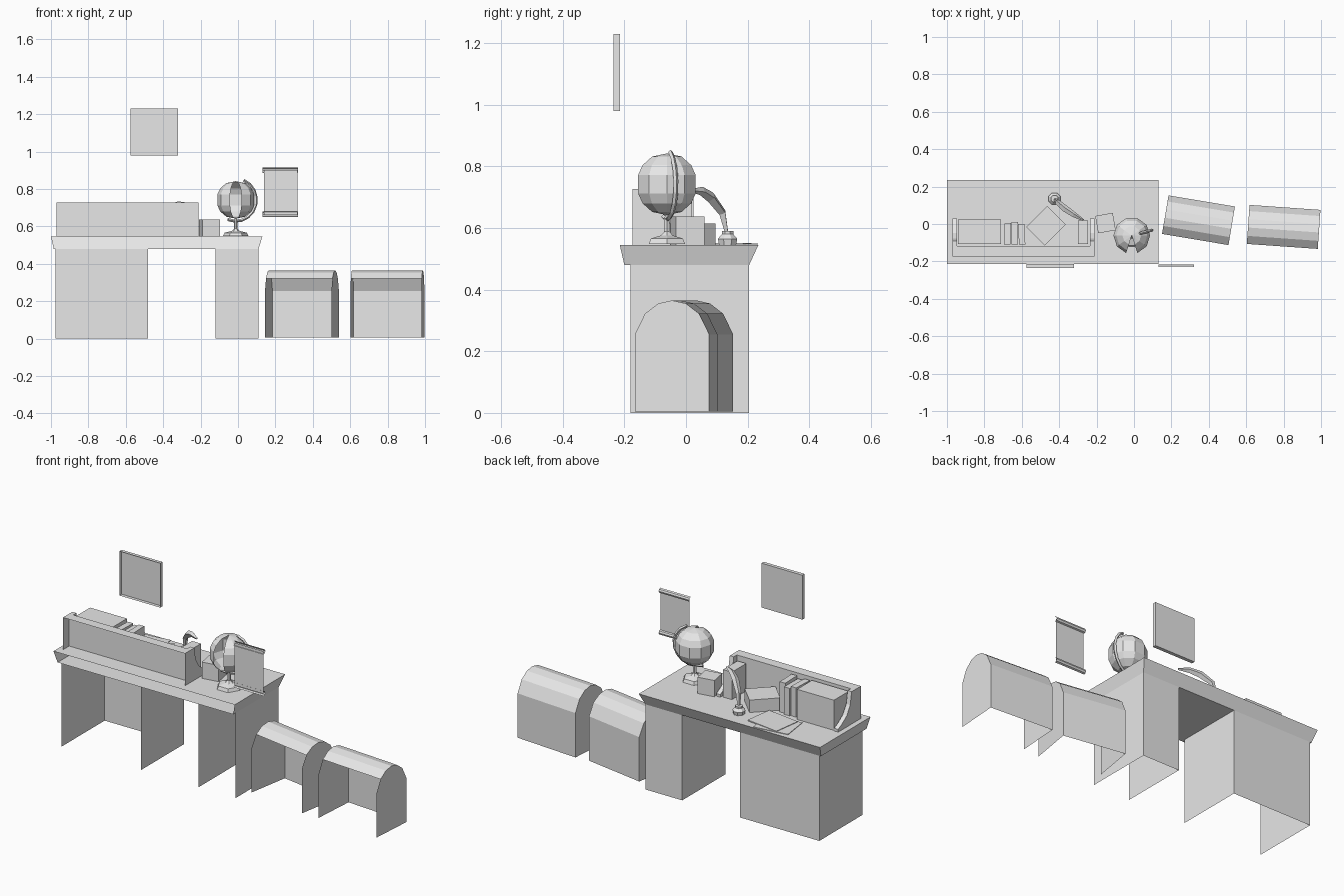
import bpy
import bmesh
from math import sin, cos, pi, radians
from mathutils import Matrix, Vector

cube = bpy.data.objects.get("Cube")
if cube:
    bpy.data.objects.remove(cube, do_unlink=True)

grey = bpy.data.materials.new("plain_grey")
grey.use_nodes = True
grey.diffuse_color = (0.8, 0.8, 0.8, 1)
grey.node_tree.nodes["Principled BSDF"].inputs["Base Color"].default_value = (0.8, 0.8, 0.8, 1)


def finish(name, bm, loc=(0, 0, 0), turn=0):
    mesh = bpy.data.meshes.new(name)
    bm.to_mesh(mesh)
    bm.free()
    mesh.materials.append(grey)
    ob = bpy.data.objects.new(name, mesh)
    ob.location = loc
    ob.rotation_euler.z = radians(turn)
    bpy.context.collection.objects.link(ob)
    return ob


def box(name, xs, ys, zs, opened=(), turn=0, flare=None):
    """Box between limits; opened lists removed sides, flare gives wider top limits."""
    mid = Vector((sum(xs) / 2, sum(ys) / 2, 0))
    size = (xs[1] - xs[0], ys[1] - ys[0], zs[1] - zs[0])
    bm = bmesh.new()
    bmesh.ops.create_cube(bm, size=1)
    sides = {"-y": (0, -1, 0), "-z": (0, 0, -1), "+z": (0, 0, 1)}
    bm.normal_update()
    gone = [f for f in bm.faces for s in opened if f.normal.dot(Vector(sides[s])) > 0.9]
    bmesh.ops.delete(bm, geom=gone, context="FACES")
    for v in bm.verts:
        top = v.co.z > 0
        if flare and top:
            v.co.x = flare[0][v.co.x > 0] - mid.x
            v.co.y = flare[1][v.co.y > 0] - mid.y
        else:
            v.co.x *= size[0]
            v.co.y *= size[1]
        v.co.z = zs[1] if top else zs[0]
    return finish(name, bm, mid, turn)


def prism(name, profile, x0, x1):
    """Solid y-z profile extruded along x."""
    bm = bmesh.new()
    face = bm.faces.new([bm.verts.new((x0, y, z)) for y, z in profile])
    out = bmesh.ops.extrude_face_region(bm, geom=[face])["geom"]
    bmesh.ops.translate(bm, vec=(x1 - x0, 0, 0),
                        verts=[g for g in out if isinstance(g, bmesh.types.BMVert)])
    bmesh.ops.recalc_face_normals(bm, faces=bm.faces)
    return finish(name, bm)


def lathe(name, profile, loc, steps, skip=()):
    """Faceted turned shape; skip leaves out sectors, sector 0 faces the front."""
    bm = bmesh.new()
    for i in range(steps):
        if i in skip:
            continue
        a, b = [-pi / 2 + (i + k) * 2 * pi / steps for k in (-0.5, 0.5)]
        for (r0, z0), (r1, z1) in zip(profile, profile[1:]):
            quad = [(r0 * cos(a), r0 * sin(a), z0), (r0 * cos(b), r0 * sin(b), z0),
                    (r1 * cos(b), r1 * sin(b), z1), (r1 * cos(a), r1 * sin(a), z1)]
            if r0 == 0:
                quad.pop(0)
            elif r1 == 0:
                quad.pop()
            bm.faces.new([bm.verts.new(p) for p in quad])
    bmesh.ops.remove_doubles(bm, verts=bm.verts, dist=0.0001)
    return finish(name, bm, loc)


def rod(name, points, radii, depth):
    """Four-sided swept bar along a path."""
    cu = bpy.data.curves.new(name, "CURVE")
    cu.dimensions = "3D"
    cu.bevel_depth = depth
    cu.bevel_resolution = 0
    cu.use_fill_caps = True
    sp = cu.splines.new("POLY")
    sp.points.add(len(points) - 1)
    sp.use_smooth = False
    for p, co, r in zip(sp.points, points, radii):
        p.co = (*co, 1)
        p.radius = r
    cu.materials.append(grey)
    ob = bpy.data.objects.new(name, cu)
    bpy.context.collection.objects.link(ob)
    return ob


# Desk: flared top and two pedestals, open on the wall side
box("desk_top", (-0.985, 0.11), (-0.2, 0.205), (0.48, 0.545), ("-y",),
    flare=((-1.0, 0.13), (-0.215, 0.235)))
for name, xs in (("wide_pedestal", (-0.975, -0.48)), ("narrow_pedestal", (-0.12, 0.11))):
    box(name, xs, (-0.18, 0.205), (0, 0.48), ("-y", "-z", "+z"))

# Book rack with concave end brackets
box("rack_panel", (-0.97, -0.21), (-0.173, -0.118), (0.545, 0.727), ("-y", "-z"))
bracket = [(-0.118, 0.545), (0.03, 0.545), (0.03, 0.56)]
bracket += [(0.03 - 0.12 * sin(t), 0.727 - 0.155 * cos(t)) for t in (0.3, 0.7, 1.1, pi / 2)]
bracket += [(-0.118, 0.727)]
for name, x in (("bracket_right", -0.97), ("bracket_left", -0.235)):
    prism(name, bracket, x, x + 0.025)

# Books and holder
box("large_book_block", (-0.94, -0.71), (-0.108, 0.025), (0.545, 0.715))
for i, (top, back) in enumerate(((0.71, 0.005), (0.7, 0.012), (0.715, 0.0))):
    x = -0.693 + i * 0.038
    box(f"thin_book_{i + 1}", (x, x + 0.034), (-0.11, back), (0.545, top), turn=(i - 1) * 2)
box("end_book", (-0.3, -0.245), (-0.108, 0.02), (0.545, 0.7))
box("lying_book", (-0.55, -0.39), (-0.08, 0.06), (0.545, 0.615), turn=45)
box("pencil_box", (-0.2, -0.105), (-0.042, 0.052), (0.545, 0.637), turn=10)

# Loose sheets
for i, (x, y, turn) in enumerate(((-0.625, 0.12, -8), (-0.67, 0.14, 8))):
    box(f"sheet_{i + 1}", (x - 0.1, x + 0.1), (y - 0.08, y + 0.08),
        (0.546, 0.552 - i * 0.003), turn=turn)

# Inkwell and quill
lathe("inkwell", [(0, 0), (0.03, 0), (0.034, 0.02), (0.02, 0.035), (0.02, 0.045), (0, 0.045)],
      (-0.425, 0.135, 0.545), 8)
rod("quill", [(-0.425, 0.135, 0.57), (-0.41, 0.118, 0.65), (-0.365, 0.08, 0.7),
              (-0.32, 0.05, 0.72), (-0.27, 0.02, 0.722)], (0.3, 0.8, 1, 0.8, 0.3), 0.018)

# Globe with one open sector, tilted half ring and foot
gx, gy, gz = -0.012, -0.062, 0.742
lathe("globe", [(0, -0.1), (0.05, -0.09), (0.083, -0.062), (0.098, -0.03), (0.098, 0.03),
                (0.083, 0.062), (0.05, 0.09), (0, 0.1)], (gx, gy, gz), 10, skip=(0,))
arc = [radians(112 - 23 - i * 20) for i in range(10)]
arc = [a - radians(22) for a in arc]
turn = Matrix.Rotation(radians(15), 3, "Z")
ring = [Vector((gx, gy, gz)) + turn @ Vector((0.114 * cos(a), 0, 0.114 * sin(a))) for a in arc]
rod("globe_ring", ring, [1] * len(ring), 0.008)
lathe("globe_foot", [(0, 0), (0.068, 0), (0.06, 0.018), (0.022, 0.028), (0.01, 0.04),
                     (0.01, 0.085), (0, 0.1)], (gx, gy, 0.548), 6)

# Arched stools: two end panels, back and lid, open at the front
half = [(0.121, 0.255), (0.088, 0.322), (0.045, 0.355)]
arch = half + [(0, 0.365)] + [(-y, z) for y, z in reversed(half)]
outline = [(0.121, 0.005)] + arch + [(-0.121, 0.005)]
for i, (x, y, w, angle) in enumerate(((0.342, 0.004, 0.36, -9.5), (0.799, -0.032, 0.38, -4))):
    bm = bmesh.new()
    ends = [[bm.verts.new((s * w / 2, a, b)) for a, b in outline] for s in (-1, 1)]
    bm.faces.new(ends[0])
    bm.faces.new(ends[1][::-1])
    for k in range(len(arch) - 1):
        bm.faces.new((ends[0][k], ends[1][k], ends[1][k + 1], ends[0][k + 1]))
    bmesh.ops.recalc_face_normals(bm, faces=bm.faces)
    finish(f"stool_{i + 1}", bm, (x, y, 0), angle)

# Wall picture and hanging scroll
box("wall_picture", (-0.575, -0.32), (-0.235, -0.215), (0.98, 1.23), ("-y",))
bm = bmesh.new()
bmesh.ops.create_grid(bm, x_segments=1, y_segments=1, size=0.5)
bm.transform(Matrix.Rotation(pi / 2, 4, "X"))
bmesh.ops.scale(bm, vec=(0.18, 1, 0.24), verts=bm.verts)
finish("scroll_sheet", bm, (0.228, -0.228, 0.782))
for name, z in (("scroll_top_roll", 0.9), ("scroll_bottom_roll", 0.665)):
    bm = bmesh.new()
    rows = [[bm.verts.new((x, 0.014 * cos(t) - 0.23, z + 0.014 * sin(t))) for x in (0.132, 0.322)]
            for t in [radians(d) for d in range(-90, 91, 45)]]
    for a, b in zip(rows, rows[1:]):
        bm.faces.new((a[0], b[0], b[1], a[1]))
    finish(name, bm)
